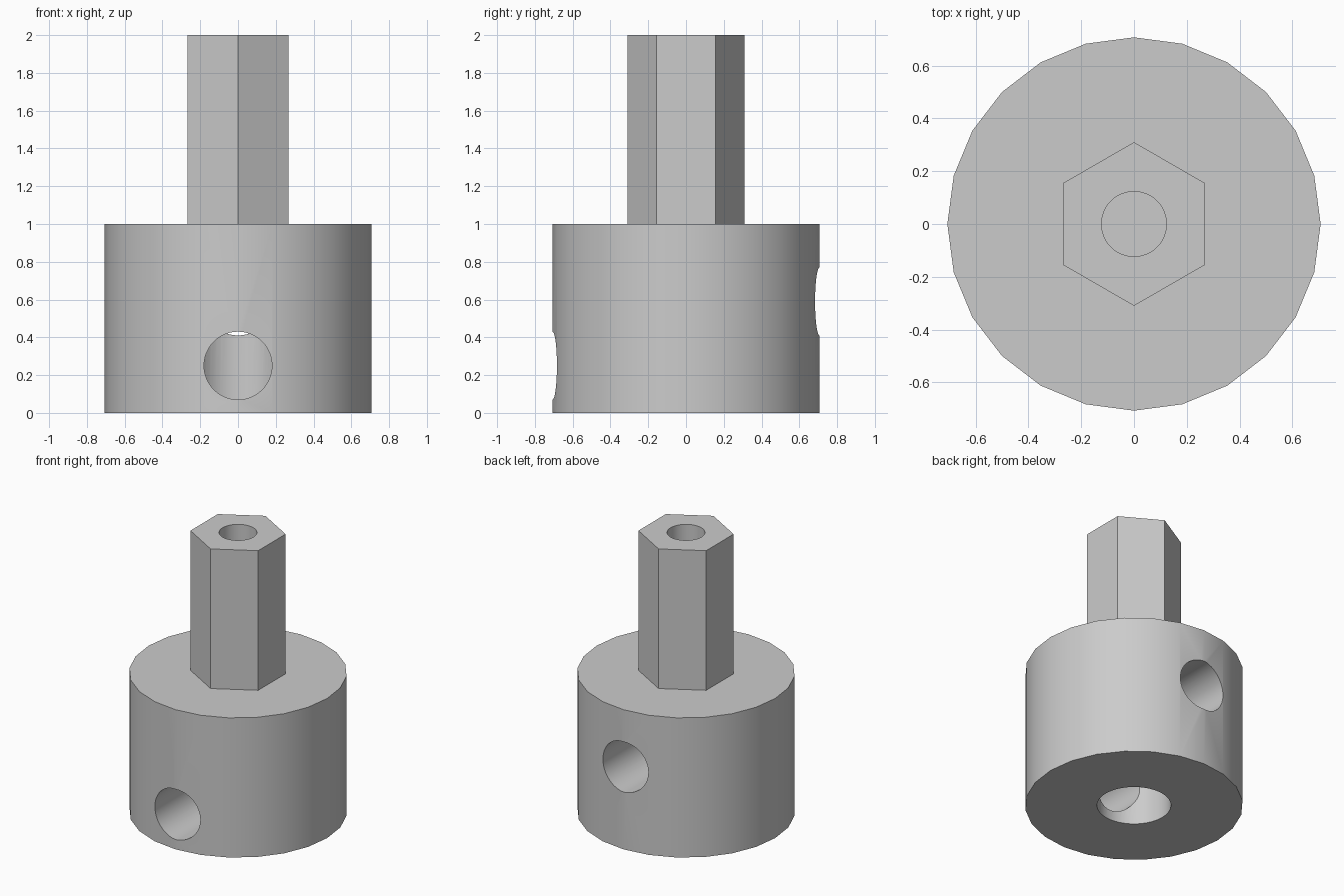
import bpy
import math

cube = bpy.data.objects.get("Cube")
if cube:
    bpy.data.objects.remove(cube, do_unlink=True)

grey = bpy.data.materials.new("light_grey")
grey.use_nodes = True
grey.diffuse_color = (0.6, 0.6, 0.6, 1)
grey.node_tree.nodes["Principled BSDF"].inputs["Base Color"].default_value = (0.6, 0.6, 0.6, 1)


def prism(name, sides, radius, bottom, top):
    """Upright prism with a corner on the y axis."""
    bpy.ops.mesh.primitive_cylinder_add(
        vertices=sides, radius=radius, depth=top - bottom,
        location=(0, 0, (bottom + top) / 2))
    obj = bpy.context.object
    obj.name = name
    obj.data.materials.append(grey)
    return obj


def side_drill(name, radius, y, z):
    """Round cutter running along y from the axis to beyond the wall."""
    drill = prism(name, 48, radius, 0, 1)
    drill.location = (0, y, z)
    drill.rotation_euler.x = math.pi / 2
    return drill


def combine(target, tool, operation):
    """Apply a boolean to the target and discard the tool."""
    tool.hide_render = True
    mod = target.modifiers.new(tool.name, 'BOOLEAN')
    mod.object = tool
    mod.operation = operation
    mod.solver = 'EXACT'
    bpy.ops.object.select_all(action='DESELECT')
    target.select_set(True)
    bpy.context.view_layer.objects.active = target
    bpy.ops.object.modifier_apply(modifier=mod.name)
    bpy.data.objects.remove(tool, do_unlink=True)


# Round hub with the hexagonal drive shank on top
adapter = prism("hex_shank_hub", 24, 0.707, 0, 1)
combine(adapter, prism("hex_shank", 6, 0.31, 0.9, 2), 'UNION')

# Shaft bore from below and blind hole in the shank
combine(adapter, prism("shaft_bore", 48, 0.24, -0.1, 0.85), 'DIFFERENCE')
combine(adapter, prism("shank_hole", 48, 0.123, 1.2, 2.1), 'DIFFERENCE')

# Set screw holes, low at the front and higher at the back
combine(adapter, side_drill("front_screw_hole", 0.18, -0.5, 0.25), 'DIFFERENCE')
combine(adapter, side_drill("back_screw_hole", 0.18, 0.5, 0.59), 'DIFFERENCE')

bpy.ops.object.shade_smooth_by_angle(angle=math.radians(30))
